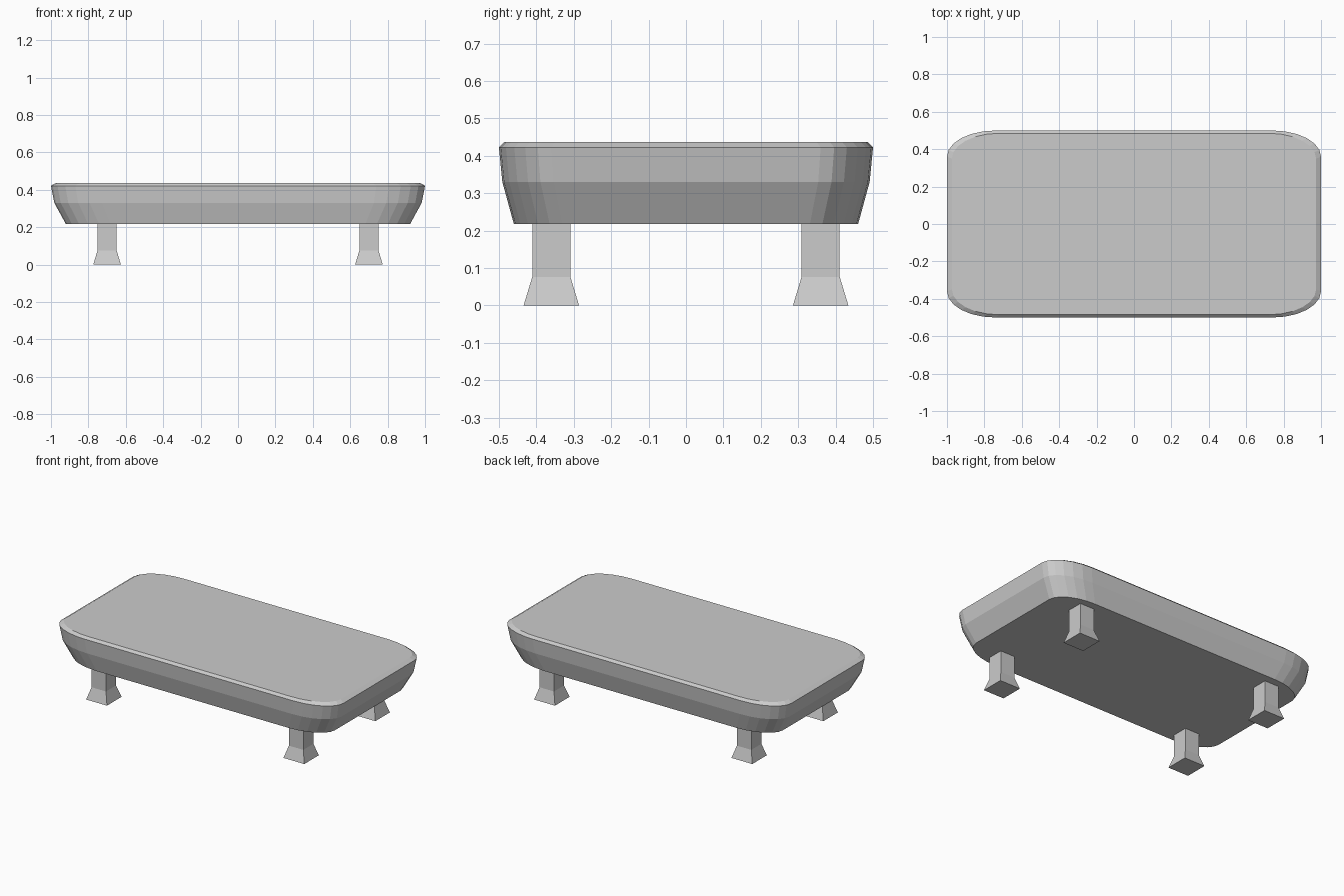
import bpy, bmesh
from math import sin, cos, pi

if "Cube" in bpy.data.objects:
    bpy.data.objects.remove(bpy.data.objects["Cube"])


def loft(name, rings):
    """Build a closed solid by joining equal-sized rings of points, bottom to top."""
    bm = bmesh.new()
    loops = [[bm.verts.new(p) for p in ring] for ring in rings]
    n = len(loops[0])
    for a, b in zip(loops, loops[1:]):
        for i in range(n):
            j = (i + 1) % n
            bm.faces.new((a[i], a[j], b[j], b[i]))
    bm.faces.new(loops[0][::-1])
    bm.faces.new(loops[-1])
    mesh = bpy.data.meshes.new(name)
    bm.to_mesh(mesh)
    bm.free()
    obj = bpy.data.objects.new(name, mesh)
    bpy.context.collection.objects.link(obj)
    return obj


def rounded_ring(hx, hy, z, steps=6):
    """Rectangle outline with stretched, elliptical corners."""
    rx, ry = hx * 0.26, hy * 0.28
    pts = []
    for q, (sx, sy) in enumerate([(1, 1), (-1, 1), (-1, -1), (1, -1)]):
        for i in range(steps + 1):
            a = (q + i / steps) * pi / 2
            pts.append((sx * (hx - rx) + rx * cos(a), sy * (hy - ry) + ry * sin(a), z))
    return pts


def square_ring(cx, cy, h, z):
    return [(cx + sx * h, cy + sy * h, z) for sx, sy in [(-1, -1), (1, -1), (1, 1), (-1, 1)]]


# Tapered tabletop with a small bevel at the upper rim
profile = [(0.92, 0.46, 0.217), (0.982, 0.491, 0.33), (1.0, 0.5, 0.422), (0.974, 0.485, 0.437)]
loft("tabletop", [rounded_ring(*p) for p in profile])

# Four square legs with flared feet
for side, sx in (("left", -1), ("right", 1)):
    for end, sy in (("front", -1), ("back", 1)):
        cx, cy = sx * 0.7, sy * 0.36
        loft(f"{end}_{side}_leg", [square_ring(cx, cy, h, z)
                                   for h, z in [(0.074, 0), (0.051, 0.076), (0.051, 0.22)]])
